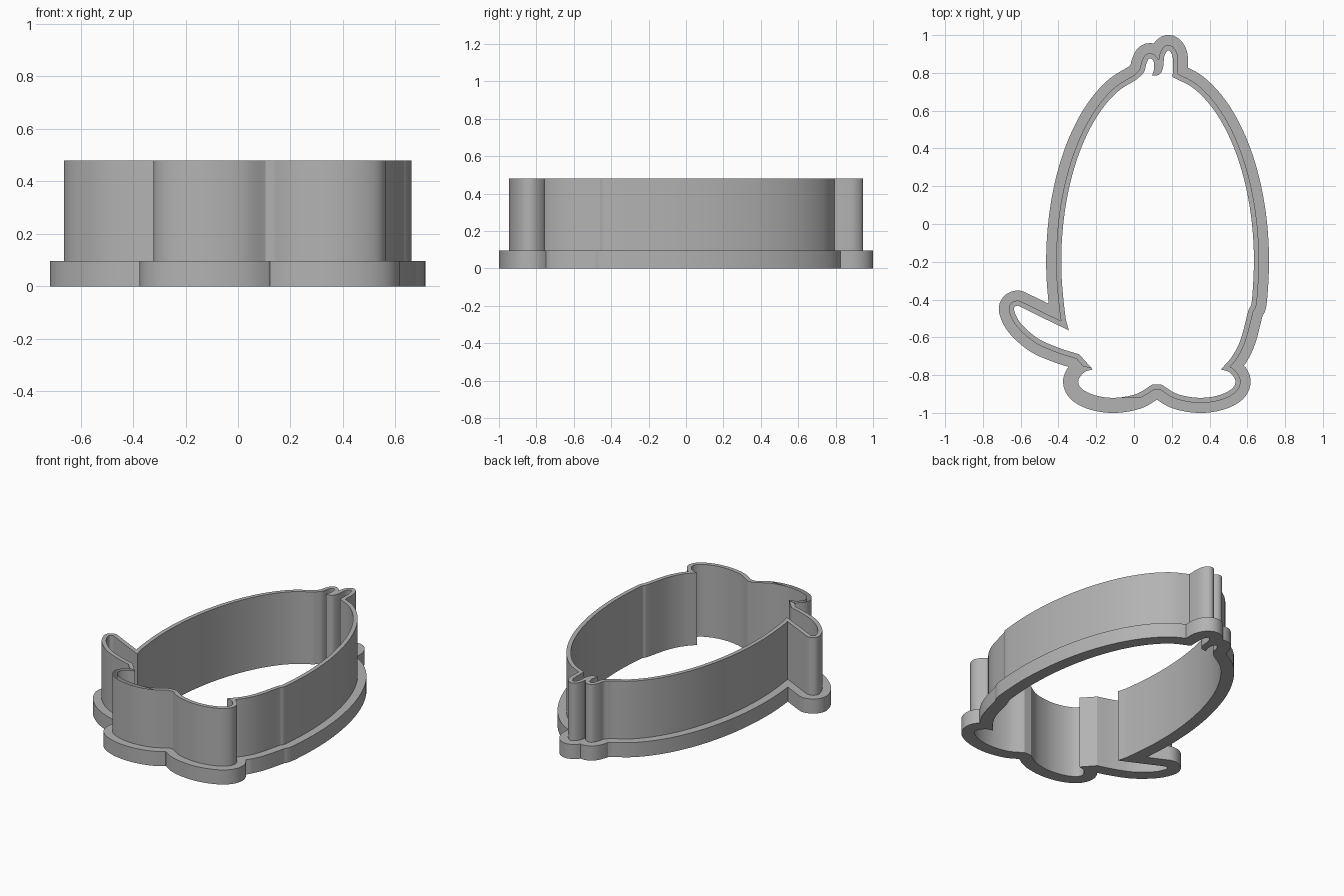
import bpy
from math import cos, sin, radians
from mathutils import Vector
from mathutils.geometry import intersect_point_line

if "Cube" in bpy.data.objects:
    bpy.data.objects.remove(bpy.data.objects["Cube"], do_unlink=True)

RIM_HEIGHT, TOTAL_HEIGHT = 0.097, 0.48
WALL, RIM = 0.027, 0.08

grey = bpy.data.materials.new("grey plastic")
grey.use_nodes = True
grey.diffuse_color = (0.45, 0.45, 0.45, 1)
grey.node_tree.nodes["Principled BSDF"].inputs["Base Color"].default_value = (0.45, 0.45, 0.45, 1)


def body_arc(start, end, steps=7):
    """Points along the egg-shaped body, angles in degrees."""
    angles = [radians(start + (end - start) * i / steps) for i in range(steps + 1)]
    return [(0.125 + 0.51 * cos(a), -0.2 + 0.99 * sin(a)) for a in angles]


def smooth_span(points, steps=10):
    """Smooth curve through the points, without its last point."""
    p = [Vector(q) for q in points]
    p = [2 * p[0] - p[1]] + p + [2 * p[-1] - p[-2]]
    out = []
    for a, b, c, d in zip(p, p[1:], p[2:], p[3:]):
        for i in range(steps):
            t = i / steps
            out.append(0.5 * (2 * b + (c - a) * t + (2 * a - 5 * b + 4 * c - d) * t ** 2
                              + (3 * b - a - 3 * c + d) * t ** 3))
    return out


def mirrored(points):
    return [(0.242 - x, y) for x, y in reversed(points)]


# Inner outline, clockwise; spans meet at sharp corners
tail_notch, ankle_right = (-0.345, -0.563), (0.46, -0.77)
foot = [ankle_right, (0.505, -0.785), (0.537, -0.83), (0.515, -0.875),
        (0.44, -0.909), (0.34, -0.92), (0.23, -0.9), (0.145, -0.85)]
left_body = [tail_notch] + body_arc(196, 102)
right_body = body_arc(81, -12) + [(0.605, -0.46), (0.565, -0.61), (0.52, -0.7), ankle_right]
small_tuft = [left_body[-1], (0.053, 0.805), (0.066, 0.85), (0.082, 0.877),
              (0.104, 0.86), (0.106, 0.82), (0.095, 0.785)]
large_tuft = [(0.095, 0.785), (0.135, 0.792), (0.154, 0.83), (0.161, 0.89), (0.182, 0.92),
              (0.202, 0.895), (0.206, 0.85), right_body[0]]
left_foot = mirrored(foot)
tail_root = (-0.29, -0.69)
tail = [tail_root, (-0.4, -0.655), (-0.51, -0.605), (-0.6, -0.525), (-0.635, -0.455),
        (-0.62, -0.433), (-0.59, -0.444), (-0.47, -0.503), tail_notch]
spans = [left_body, small_tuft, large_tuft, right_body, foot, [foot[-1], left_foot[0]],
         left_foot, [left_foot[-1], tail_root], tail]
inner = [p for span in spans for p in smooth_span(span)]


def distance(point, loop):
    best = 9.0
    for a, b in zip(loop, loop[1:] + loop[:1]):
        q, t = intersect_point_line(point, a, b)
        q = a.lerp(b, min(1, max(0, t)))
        best = min(best, (point - Vector((q[0], q[1]))).length)
    return best


def offset(loop, amount):
    """Mitred outward offset, dropping points that fold back too close."""
    result = []
    for i, p in enumerate(loop):
        d1 = (p - loop[i - 1]).normalized()
        d2 = (loop[(i + 1) % len(loop)] - p).normalized()
        n1, n2 = Vector((-d1.y, d1.x)), Vector((-d2.y, d2.x))
        q = p + (n1 + n2) * (amount / max(0.2, 1 + n1.dot(n2)))
        if distance(q, loop) > amount - 0.0015:
            result.append(q)
    return result


def ring(name, outer, bottom, top):
    """Flat band between the inner outline and an outer one, raised to a height."""
    curve = bpy.data.curves.new(name, "CURVE")
    curve.dimensions, curve.fill_mode = "2D", "BOTH"
    curve.extrude = (top - bottom) / 2
    for loop in (outer, inner):
        spline = curve.splines.new("POLY")
        spline.points.add(len(loop) - 1)
        for point, p in zip(spline.points, loop):
            point.co = (p.x, p.y, 0, 1)
        spline.use_cyclic_u = True
    obj = bpy.data.objects.new(name, curve)
    bpy.context.collection.objects.link(obj)
    obj.location.z = (top + bottom) / 2
    bpy.ops.object.select_all(action="DESELECT")
    obj.select_set(True)
    bpy.context.view_layer.objects.active = obj
    bpy.ops.object.convert(target="MESH")
    obj = bpy.context.object
    obj.data.materials.clear()
    obj.data.materials.append(grey)
    bpy.ops.object.shade_smooth_by_angle(angle=radians(30))


# Wide grip rim at the bottom, thin cutting wall above it
ring("grip_rim", offset(inner, RIM), 0, RIM_HEIGHT)
ring("cutting_wall", offset(inner, WALL), RIM_HEIGHT, TOTAL_HEIGHT)
